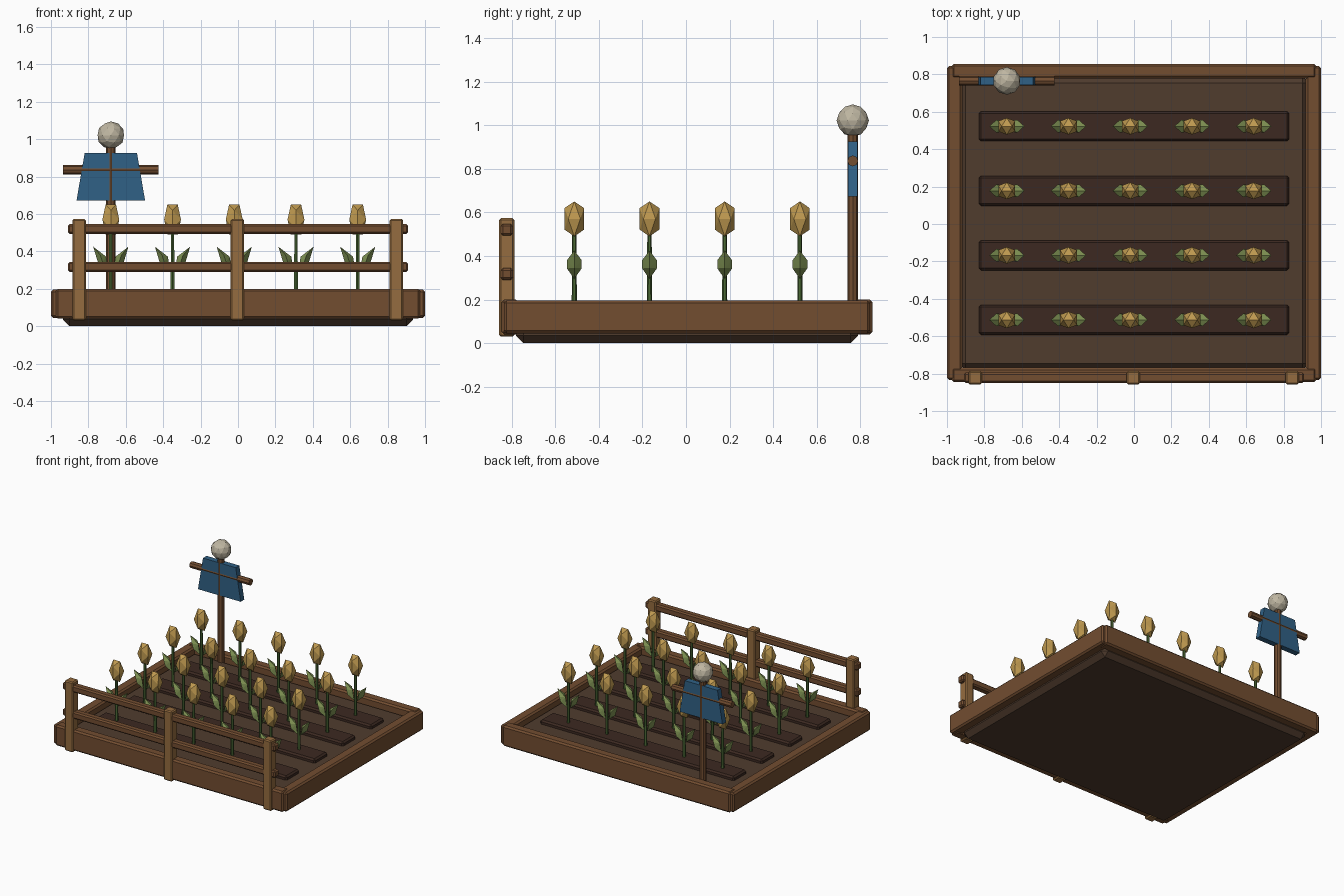
import bpy, bmesh, math
from mathutils import Vector

if "Cube" in bpy.data.objects:
    bpy.data.objects.remove(bpy.data.objects["Cube"])


def material(name, r, g, b):
    m = bpy.data.materials.new(name)
    m.diffuse_color = (r, g, b, 1)
    m.use_nodes = True
    m.node_tree.nodes["Principled BSDF"].inputs["Base Color"].default_value = m.diffuse_color
    return m


BOARD = material("board_wood", 0.17, 0.075, 0.03)
POST = material("post_wood", 0.30, 0.15, 0.05)
SOIL = material("soil", 0.08, 0.045, 0.027)
RIDGE = material("ridge_soil", 0.045, 0.022, 0.015)
STEM = material("stem_green", 0.07, 0.14, 0.035)
LEAF = material("leaf_green", 0.22, 0.30, 0.09)
BUD = material("bud_gold", 0.52, 0.32, 0.08)
CLOTH = material("blue_cloth", 0.03, 0.12, 0.24)
SACK = material("sack", 0.52, 0.47, 0.36)


def finish(name, bm, mat, bevel=0):
    bmesh.ops.recalc_face_normals(bm, faces=bm.faces)
    me = bpy.data.meshes.new(name)
    bm.to_mesh(me)
    bm.free()
    me.materials.append(mat)
    ob = bpy.data.objects.new(name, me)
    bpy.context.collection.objects.link(ob)
    if bevel:
        mod = ob.modifiers.new("bevel", "BEVEL")
        mod.width, mod.segments = bevel, 1
    return ob


def box(name, x, y, z, mat, bevel=0):
    """Box from (min, max) ranges on each axis."""
    bm = bmesh.new()
    bmesh.ops.create_cube(bm, size=1)
    for v in bm.verts:
        v.co = [sum(r) / 2 + c * (r[1] - r[0]) for c, r in zip(v.co, (x, y, z))]
    return finish(name, bm, mat, bevel)


def rod(name, a, b, radius, mat, sides=8):
    a, b = Vector(a), Vector(b)
    bm = bmesh.new()
    bmesh.ops.create_cone(bm, cap_ends=True, segments=sides, radius1=radius,
                          radius2=radius, depth=(b - a).length)
    ob = finish(name, bm, mat)
    ob.location = (a + b) / 2
    ob.rotation_euler = (b - a).to_track_quat('Z', 'Y').to_euler()
    return ob


def hull(name, points, mat):
    bm = bmesh.new()
    for p in points:
        bm.verts.new(p)
    bmesh.ops.convex_hull(bm, input=bm.verts)
    return finish(name, bm, mat)


def copy(ob, name, loc):
    c = bpy.data.objects.new(name, ob.data)
    c.location = loc
    bpy.context.collection.objects.link(c)


# Planter: soil bed and four boards
DY = 0.005
box("soil_bed", (-0.935, 0.935), (-0.78, 0.79), (0, 0.155), SOIL, 0.035)
box("front_board", (-0.975, 0.975), (-0.846, -0.768), (0.04, 0.2), BOARD, 0.012)
box("back_board", (-0.975, 0.975), (0.778, 0.856), (0.04, 0.2), BOARD, 0.012)
for s, n in ((-1, "left"), (1, "right")):
    box(n + "_board", sorted((s * 0.918, s)), (-0.835, 0.845), (0.045, 0.195), BOARD, 0.012)

# Raised planting rows
rows = [DY - 0.5175 + 0.345 * i for i in range(4)]
for i, y in enumerate(rows):
    box(f"soil_row_{i}", (-0.83, 0.83), (y - 0.08, y + 0.08), (0.12, 0.185), RIDGE, 0.012)

# Plant parts: bud is a stretched icosahedron with an edge on top
t = (1 + math.sqrt(5)) / 2
k = 0.045 / t
bud_points = []
for a in (-1, 1):
    for b in (-t, t):
        bud_points += [(a * k, 0, b * 0.08 / t), (0, b * k, a * 0.08 / t), (b * k, a * k, 0)]
bud = hull("bud", [(x, y, z + 0.57) for x, y, z in bud_points], BUD)
leaf_shape = [(0.094, 0, 0.425), (0.012, 0, 0.295), (0.07, 0, 0.345), (0.025, 0, 0.372),
              (0.056, 0.034, 0.38), (0.056, -0.034, 0.38),
              (0.044, 0.034, 0.343), (0.044, -0.034, 0.343)]
leaves = [hull(n, [(s * x, y, z) for x, y, z in leaf_shape], LEAF)
          for s, n in ((1, "right_leaf"), (-1, "left_leaf"))]
bm = bmesh.new()
bmesh.ops.create_cone(bm, cap_ends=True, segments=6, radius1=0.012, radius2=0.01, depth=0.36)
bmesh.ops.translate(bm, verts=bm.verts, vec=(0, 0, 0.33))
stem = finish("stem", bm, STEM)

# Plant grid
spots = [(-0.68 + 0.33 * i, y, 0) for y in rows for i in range(5)]
for part in (bud, stem, *leaves):
    part.location = spots[0]
    for i, p in enumerate(spots[1:], 1):
        copy(part, f"{part.name}_{i}", p)

# Fence along the front
for i, x in enumerate((-0.85, -0.003, 0.847)):
    box(f"fence_post_{i}", (x - 0.036, x + 0.036), (-0.857, -0.787), (0.03, 0.573), POST, 0.008)
for i, z in enumerate((0.317, 0.52)):
    box(f"fence_rail_{i}", (-0.91, 0.91), (-0.85, -0.794), (z - 0.027, z + 0.027), BOARD, 0.01)

# Scarecrow
sx, sy = -0.68, 0.765
rod("scarecrow_pole", (sx, sy, 0.12), (sx, sy, 0.97), 0.025, BOARD)
rod("scarecrow_arms", (sx - 0.255, sy, 0.836), (sx + 0.255, sy, 0.836), 0.025, BOARD)
hull("scarecrow_shirt", [(sx + s * w, sy + d, z) for s in (-1, 1) for d in (-0.022, 0.022)
                         for w, z in ((0.14, 0.925), (0.183, 0.673))], CLOTH)
bm = bmesh.new()
bmesh.ops.create_icosphere(bm, subdivisions=2, radius=0.074)
head = finish("scarecrow_head", bm, SACK)
head.location = (sx, sy, 1.021)
